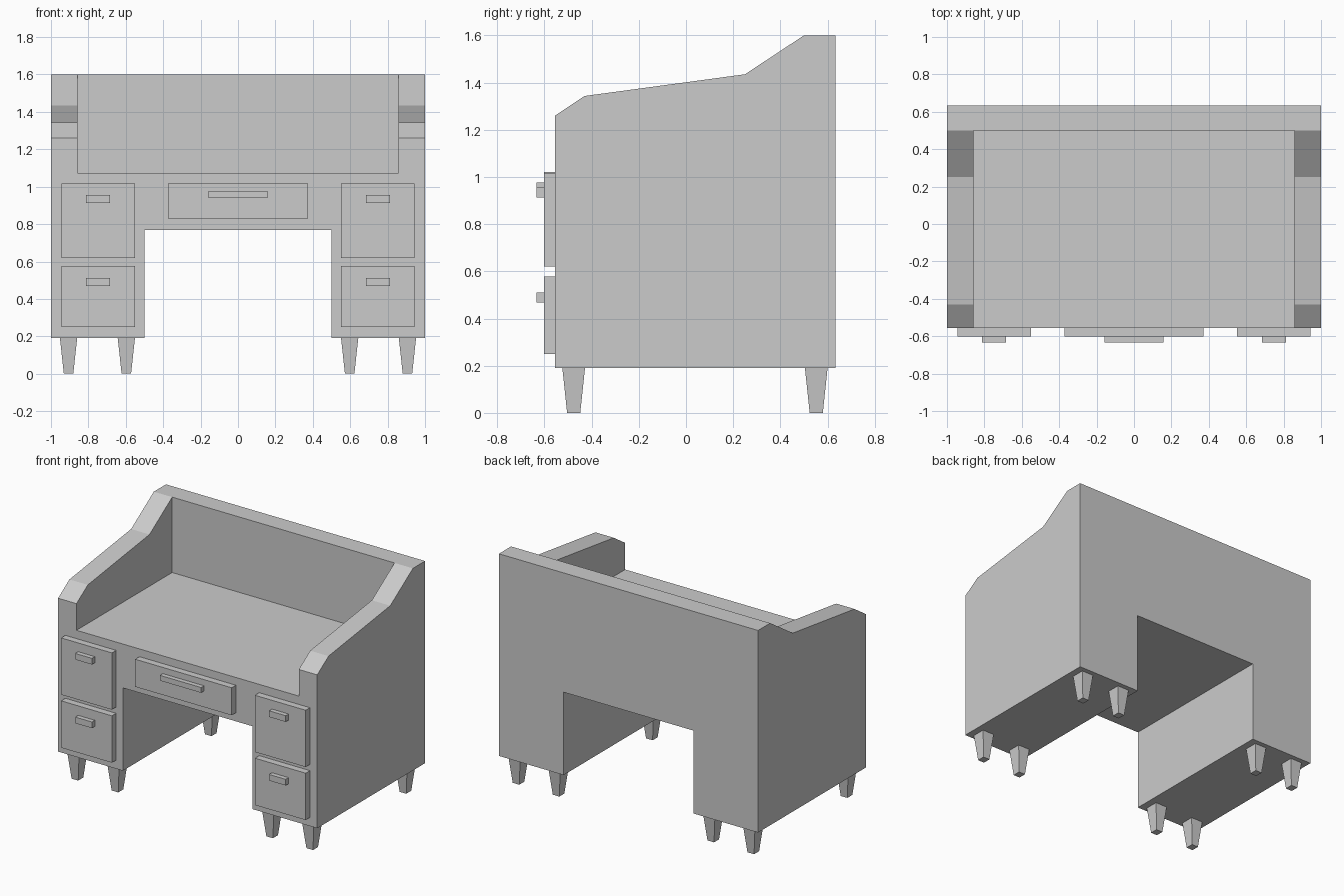
import bpy
import bmesh

if "Cube" in bpy.data.objects:
    bpy.data.objects.remove(bpy.data.objects["Cube"])


def finish(name, bm):
    bmesh.ops.recalc_face_normals(bm, faces=bm.faces)
    mesh = bpy.data.meshes.new(name)
    bm.to_mesh(mesh)
    bm.free()
    obj = bpy.data.objects.new(name, mesh)
    bpy.context.collection.objects.link(obj)
    return obj


def box(name, x0, x1, y0, y1, z0, z1, taper=None):
    """Axis-aligned box; taper=(fx, fy) shrinks the bottom end."""
    bm = bmesh.new()
    bmesh.ops.create_cube(bm, size=1)
    for v in bm.verts:
        fx, fy = taper if taper and v.co.z < 0 else (1, 1)
        v.co = ((x0 + x1) / 2 + v.co.x * fx * (x1 - x0),
                (y0 + y1) / 2 + v.co.y * fy * (y1 - y0),
                (z0 + z1) / 2 + v.co.z * (z1 - z0))
    return finish(name, bm)


def extrude_x(name, profile, x0, x1):
    """Extrude a (y, z) profile along x."""
    bm = bmesh.new()
    face = bm.faces.new([bm.verts.new((x0, y, z)) for y, z in profile])
    ext = bmesh.ops.extrude_face_region(bm, geom=[face])
    verts = [g for g in ext["geom"] if isinstance(g, bmesh.types.BMVert)]
    bmesh.ops.translate(bm, verts=verts, vec=(x1 - x0, 0, 0))
    return finish(name, bm)


FRONT, BACK, BASE = -0.555, 0.634, 0.19
DRAWER_Y, HANDLE_Y = -0.602, -0.634

# Desk body: side silhouette extruded across the full width
body = extrude_x("desk_body", [
    (FRONT, BASE), (FRONT, 1.26), (-0.43, 1.343), (0.25, 1.435),
    (0.5, 1.6), (BACK, 1.6), (BACK, BASE)], -1, 1)

# Carve the work surface recess and the knee hole
cutters = [
    box("worktop_cutter", -0.858, 0.858, -1, 0.5, 1.074, 2),
    box("knee_hole_cutter", -0.5, 0.5, -1, 1, -0.2, 0.768),
]
for cutter in cutters:
    mod = body.modifiers.new(cutter.name, "BOOLEAN")
    mod.operation = "DIFFERENCE"
    mod.solver = "EXACT"
    mod.object = cutter
    cutter.hide_render = True
    cutter.hide_set(True)


# Drawer front with its bar handle
def drawer(name, cx, half, z0, z1, handle_half, hz0, hz1):
    box(name + "_drawer", cx - half, cx + half, DRAWER_Y, FRONT, z0, z1)
    box(name + "_handle", cx - handle_half, cx + handle_half,
        HANDLE_Y, DRAWER_Y, hz0, hz1)


for side, s in (("left", -1), ("right", 1)):
    drawer("upper_" + side, s * 0.748, 0.196, 0.62, 1.016, 0.064, 0.912, 0.955)
    drawer("lower_" + side, s * 0.748, 0.196, 0.25, 0.577, 0.064, 0.468, 0.511)
drawer("centre", 0, 0.372, 0.828, 1.02, 0.159, 0.94, 0.977)

# Tapered feet: four under each pedestal
for side, s in (("left", -1), ("right", 1)):
    for place, cx in (("inner", 0.597), ("outer", 0.906)):
        for end, cy in (("front", -0.476), ("back", 0.552)):
            box(f"{end}_{side}_{place}_leg",
                s * cx - 0.046, s * cx + 0.046, cy - 0.048, cy + 0.048,
                0, BASE, taper=(0.55, 0.58))
